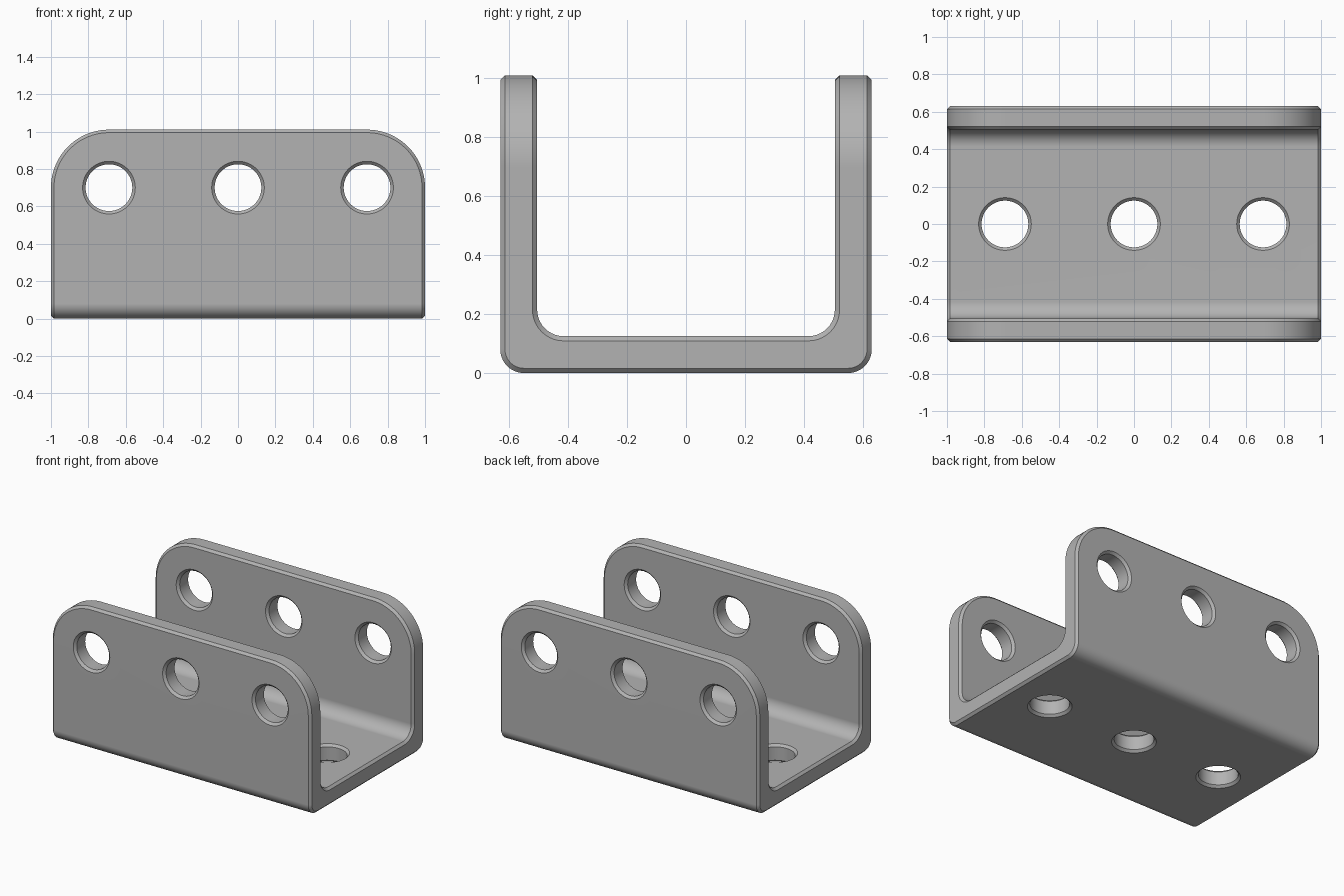
import bpy, bmesh, math
from mathutils import Vector

if "Cube" in bpy.data.objects:
    bpy.data.objects.remove(bpy.data.objects["Cube"])

LENGTH, WIDTH, HEIGHT, THICK = 2.0, 1.26, 1.01, 0.125
CHAMFER, HOLE_R, HOLE_X, HOLE_Z = 0.016, 0.125, 0.69, 0.70

metal = bpy.data.materials.new("plain grey metal")
metal.use_nodes = True
grey = (0.45, 0.45, 0.45, 1)
metal.diffuse_color = grey
metal.node_tree.nodes["Principled BSDF"].inputs["Base Color"].default_value = grey


def arc(cx, cy, r, start, end, steps):
    """Points along a circular arc, angles in degrees."""
    angles = [math.radians(start + (end - start) * i / steps) for i in range(steps + 1)]
    return [(cx + r * math.cos(a), cy + r * math.sin(a)) for a in angles]


def make_object(name, bm):
    bmesh.ops.recalc_face_normals(bm, faces=bm.faces)
    mesh = bpy.data.meshes.new(name)
    bm.to_mesh(mesh)
    bm.free()
    mesh.materials.append(metal)
    obj = bpy.data.objects.new(name, mesh)
    bpy.context.collection.objects.link(obj)
    return obj


def prism(name, profile, place, direction):
    """Extrude a flat outline along a direction."""
    bm = bmesh.new()
    face = bm.faces.new([bm.verts.new(place(u, v)) for u, v in profile])
    out = bmesh.ops.extrude_face_region(bm, geom=[face])
    moved = [g for g in out["geom"] if isinstance(g, bmesh.types.BMVert)]
    bmesh.ops.translate(bm, verts=moved, vec=direction)
    return make_object(name, bm)


def add_hole(bm, place, low, high, sides=48):
    """Add a closed drill shape that flares at both ends into countersinks."""
    over = 0.02
    flare = HOLE_R + CHAMFER + over
    stations = [(flare, low - over), (HOLE_R, low + CHAMFER),
                (HOLE_R, high - CHAMFER), (flare, high + over)]
    rings = []
    for r, t in stations:
        ring = [(r * math.cos(math.tau * i / sides), r * math.sin(math.tau * i / sides))
                for i in range(sides)]
        rings.append([bm.verts.new(place(u, v, t)) for u, v in ring])
    bm.faces.new(rings[0])
    bm.faces.new(rings[-1])
    for a, b in zip(rings, rings[1:]):
        for i in range(sides):
            j = (i + 1) % sides
            bm.faces.new((a[i], a[j], b[j], b[i]))


def apply_boolean(target, cutter, operation):
    cutter.hide_render = True
    mod = target.modifiers.new("cut", "BOOLEAN")
    mod.operation, mod.solver, mod.object = operation, "EXACT", cutter
    bpy.ops.object.modifier_apply(modifier=mod.name)
    bpy.data.objects.remove(cutter)


# U-shaped channel section with rounded bends
outer, inner, r_out, r_in, tall = WIDTH / 2, WIDTH / 2 - THICK, 0.08, 0.09, HEIGHT + 0.2
right_half = arc(outer - r_out, r_out, r_out, -90, 0, 10) + [(outer, tall), (inner, tall)]
right_half += arc(inner - r_in, THICK + r_in, r_in, 0, -90, 10)
left_half = [(-y, z) for y, z in reversed(right_half)]
bracket = prism("channel_bracket", right_half + left_half,
                lambda y, z: (-LENGTH, y, z), Vector((2 * LENGTH, 0, 0)))
bpy.context.view_layer.objects.active = bracket
bracket.select_set(True)

# Side outline with large rounded upper corners
half, corner = LENGTH / 2, 0.31
side = [(half, -1)] + arc(half - corner, HEIGHT - corner, corner, 0, 90, 20)
side += [(-x, z) for x, z in reversed(side)]
outline = prism("outline_cutter", side, lambda x, z: (x, -1, z), Vector((0, 2, 0)))
apply_boolean(bracket, outline, "INTERSECT")

# Chamfer all hard outer edges
bevel = bracket.modifiers.new("edge chamfer", "BEVEL")
bevel.width, bevel.segments = CHAMFER, 1
bevel.limit_method, bevel.angle_limit = "ANGLE", math.radians(50)
bpy.ops.object.modifier_apply(modifier=bevel.name)

# Three countersunk holes in the floor and in each wall
bm = bmesh.new()
for hx in (-HOLE_X, 0, HOLE_X):
    add_hole(bm, lambda u, v, t: (hx + u, v, t), 0, THICK)
    for low, high in ((-outer, -inner), (inner, outer)):
        add_hole(bm, lambda u, v, t: (hx + u, t, HOLE_Z + v), low, high)
apply_boolean(bracket, make_object("hole_cutter", bm), "DIFFERENCE")

# Smooth bends and bores, crisp chamfers
bpy.ops.object.shade_smooth_by_angle(angle=math.radians(30))
weighted = bracket.modifiers.new("even shading", "WEIGHTED_NORMAL")
weighted.keep_sharp = True
